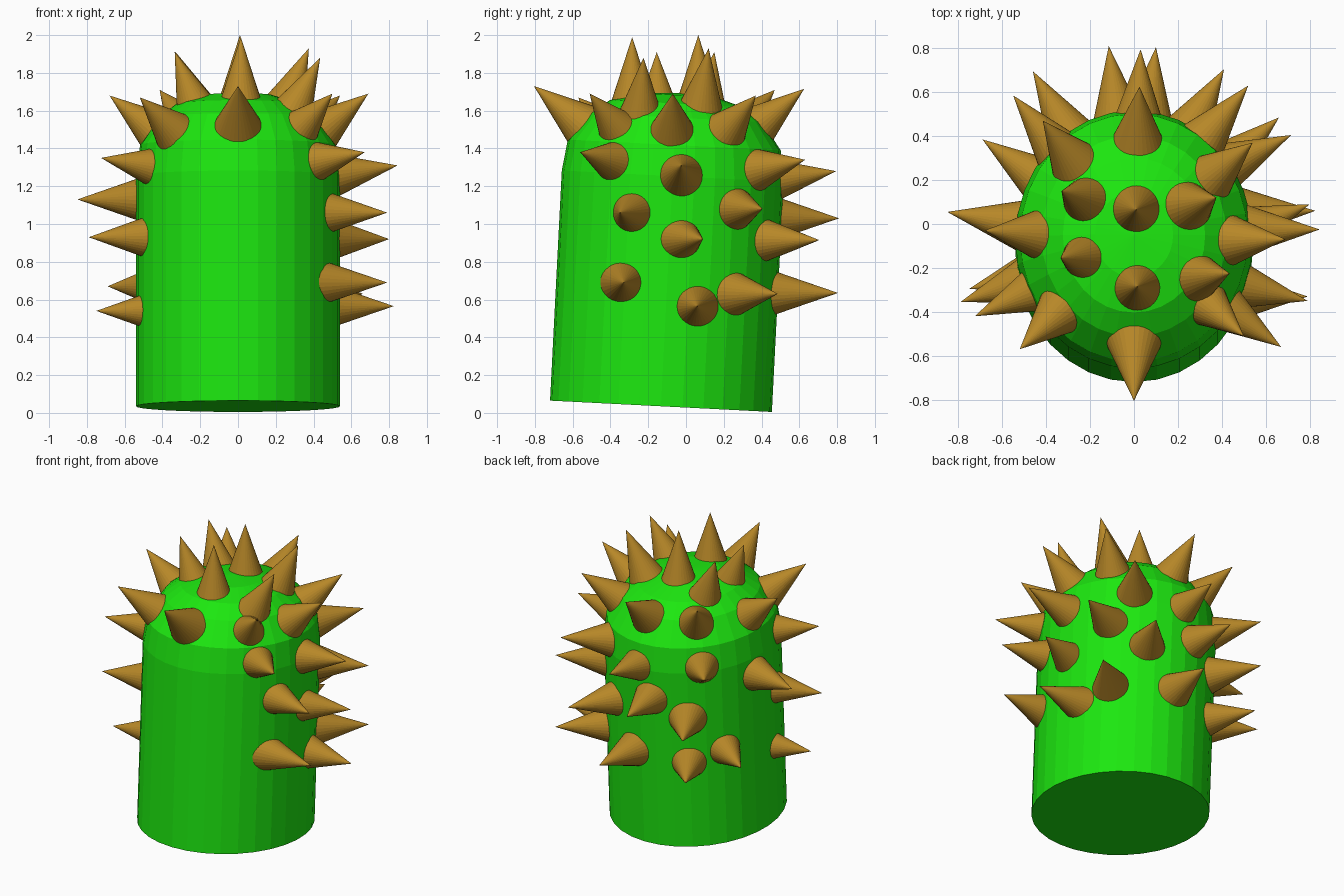
import bpy, bmesh, math
from mathutils import Vector, Matrix

if "Cube" in bpy.data.objects:
    bpy.data.objects.remove(bpy.data.objects["Cube"])


def material(name, rgb):
    m = bpy.data.materials.new(name)
    m.diffuse_color = (*rgb, 1)
    m.use_nodes = True
    m.node_tree.nodes["Principled BSDF"].inputs["Base Color"].default_value = m.diffuse_color
    return m


def make_object(name, bm, mat):
    bmesh.ops.recalc_face_normals(bm, faces=bm.faces[:])
    me = bpy.data.meshes.new(name)
    bm.to_mesh(me)
    bm.free()
    me.materials.append(mat)
    ob = bpy.data.objects.new(name, me)
    bpy.context.collection.objects.link(ob)
    return ob


green = material("body_green", (0.012, 0.80, 0.005))
tan = material("spike_tan", (0.475, 0.245, 0.021))

# Domed body: oval rings stacked on a slightly leaning axis
SIDES, RX, RY = 32, 0.54, 0.588
profile = [(1, 0), (1, 1.22), (0.96, 1.385), (0.78, 1.53), (0.60, 1.605), (0.33, 1.65)]
bm = bmesh.new()
rings = []
for s, z in profile:
    rings.append([bm.verts.new((RX * s * math.cos(2 * math.pi * i / SIDES),
                                RY * s * math.sin(2 * math.pi * i / SIDES), z))
                  for i in range(SIDES)])
for a, b in zip(rings, rings[1:]):
    for i in range(SIDES):
        j = (i + 1) % SIDES
        bm.faces.new((a[i], a[j], b[j], b[i]))
bm.faces.new(rings[0])
apex = bm.verts.new((0, 0, 1.662))
for i in range(SIDES):
    bm.faces.new((rings[-1][i], rings[-1][(i + 1) % SIDES], apex))
bm.transform(Matrix.Translation((0, -0.1325, 0.035)) @ Matrix.Rotation(-0.051, 4, 'X'))
make_object("body", bm, green)


# Spikes: each cone ends at its tip and points away from an anchor inside the body.
# An optional fourth number is the anchor's y.
def spikes(name, tips, anchor, length=0.38, radius=0.135):
    bm = bmesh.new()
    for t in tips:
        tip = Vector(t[:3])
        a = Vector(anchor(tip))
        if len(t) > 3:
            a.y = t[3]
        d = (tip - a).normalized()
        rot = Vector((0, 0, 1)).rotation_difference(d).to_matrix().to_4x4()
        bmesh.ops.create_cone(bm, cap_ends=True, segments=32, radius1=radius, radius2=0,
                              depth=length,
                              matrix=Matrix.Translation(tip - d * length / 2) @ rot)
    make_object(name, bm, tan)


spikes("top_spikes", [(0.015, -0.285, 1.99), (0.01, 0.065, 2.0)],
       lambda t: (t.x, t.y, 0), 0.37, 0.12)

spikes("upper_dome_spikes",
       [(0.435, -0.225, 1.88, -0.27), (-0.335, -0.155, 1.91, -0.14),
        (0.375, 0.12, 1.93, 0.0), (-0.33, 0.15, 1.91, 0.02)],
       lambda t: (0, 0, 1.04), 0.38, 0.13)

spikes("shoulder_spikes",
       [(0, -0.805, 1.73), (0.50, -0.51, 1.69), (0.69, -0.07, 1.69), (0.54, 0.37, 1.68),
        (0.025, 0.625, 1.715), (-0.415, 0.47, 1.71), (-0.68, -0.03, 1.68), (-0.52, -0.57, 1.67)],
       lambda t: (0, -0.08, 1.15), radius=0.14)

spikes("side_spikes",
       [(0.67, -0.56, 1.38), (0.845, -0.025, 1.31, -0.03), (0.52, 0.63, 1.34, 0.0),
        (0.03, 0.795, 1.28), (-0.55, 0.585, 1.31), (-0.725, -0.42, 1.35),
        (-0.85, 0.055, 1.13), (0.79, -0.35, 1.06, -0.17), (0.715, 0.405, 1.08, 0.06),
        (-0.115, 0.81, 1.03), (-0.46, 0.695, 0.91), (0.80, 0.09, 0.92, -0.22),
        (0.41, 0.705, 0.915, 0.0), (-0.79, -0.355, 0.93), (0.79, -0.33, 0.69, -0.33),
        (0.825, 0.06, 0.565, 0.04), (0.66, 0.485, 0.63), (0.10, 0.805, 0.635),
        (-0.45, 0.65, 0.60), (-0.69, 0.385, 0.67), (-0.75, -0.295, 0.54)],
       lambda t: (0, -0.1, t.z - (0.13 if t.z > 1.25 else 0.0)), radius=0.13)
